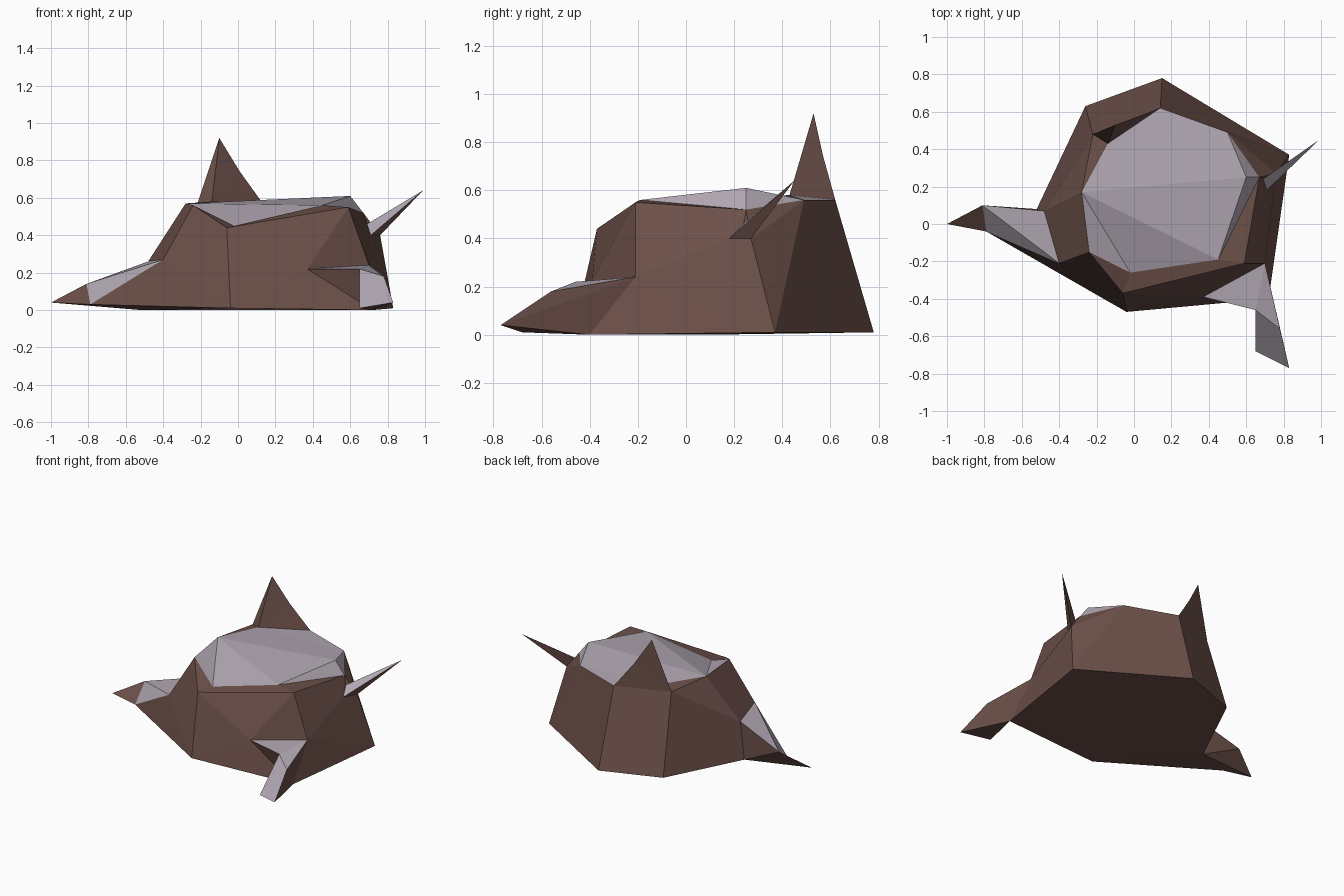
import bpy
import bmesh
from mathutils import Vector

cube = bpy.data.objects.get("Cube")
if cube:
    bpy.data.objects.remove(cube, do_unlink=True)


def material(name, color):
    mat = bpy.data.materials.new(name)
    mat.use_nodes = True
    mat.diffuse_color = (*color, 1)
    bsdf = next(n for n in mat.node_tree.nodes if n.type == "BSDF_PRINCIPLED")
    bsdf.inputs["Base Color"].default_value = (*color, 1)
    bsdf.inputs["Roughness"].default_value = 0.9
    return mat


BARK = material("brown bark", (0.15, 0.08, 0.067))
WOOD = material("pale cut wood", (0.44, 0.39, 0.45))

# Corner points, one letter each, grouped by the part they shape
ground_ring = dict(A=(.83, .37, .01), B=(.15, .78, .01), C=(-.26, .63, .01),
                   D=(-.52, .08, 0), E=(-.04, -.47, .01), G=(.72, -.40, 0))
rim_ring = dict(p=(-.28, .17, .57), q=(-.24, -.15, .56), r=(-.06, -.37, .44),
                s=(.59, -.21, .55), t=(.67, .25, .52), u=(.50, .49, .56),
                v=(.14, .62, .56), w=(-.22, .48, .56))
cut_top = dict(k=(-.02, -.26, .45), m=(.45, -.19, .56),
               n=(.60, .25, .61), o=(-.14, .43, .58))
splinter = dict(x=(-.10, .53, .92), y=(.01, .57, .74))
right_root = dict(T=(-1, 0, .04), M=(-.81, .10, .14), R=(-.79, -.04, .03),
                  J=(-.40, -.21, .27), I=(-.48, .07, .26))
left_root = dict(K=(.37, -.39, .22), N=(.70, -.21, .24), U=(.65, -.46, .22),
                 V=(.78, -.56, .18), X=(.83, -.77, .04), L=(.65, -.68, .01))
twig = dict(e=(.71, .18, .40), f=(.76, .27, .40), g=(.69, .24, .46),
            h=(.99, .45, .64))
POINTS = ground_ring | rim_ring | cut_top | splinter | right_root | left_root | twig


def part(name, bark="", wood=""):
    """Make a faceted part from panels; each panel is spelled by its corners."""
    bm = bmesh.new()
    letters = sorted(set((bark + wood).replace(" ", "")))
    verts = {c: bm.verts.new(POINTS[c]) for c in letters}
    middle = sum((v.co for v in verts.values()), Vector()) / len(verts)
    for index, panels in enumerate((bark, wood)):
        for panel in panels.split():
            face = bm.faces.new([verts[c] for c in panel])
            face.material_index = index
            # Turn every panel outwards
            face.normal_update()
            if face.normal.dot(face.calc_center_median() - middle) < 0:
                face.normal_flip()
    mesh = bpy.data.meshes.new(name)
    bm.to_mesh(mesh)
    bm.free()
    mesh.materials.append(BARK)
    mesh.materials.append(WOOD)
    obj = bpy.data.objects.new(name, mesh)
    bpy.context.collection.objects.link(obj)
    return obj


# Trunk: walls, underside, sloping bark rim and the slanted cut on top
walls = "DCwI wpI IpqJ JqrE ErK EKG Krs sNK sNet NefA NAG teg tgf tfu fAu uABv CBvw "
underside = "ABCDEG "
rim = "qrk rsmk smt pwo"
part("trunk", walls + underside + rim, "pqk pkm pmn pnuo ouv mtn tun")

# Tall splinter left standing on the back rim
part("splinter", "wox oxy oyv wxy wyv")

# Roots spreading from the trunk, worn pale on top
part("right_root", "TMR DIM DMT DTR JRE DRE", "JIM JMR")
part("left_root", "NVX NXG GXL ULG KUG", "KUN UNV UVXL")

# Sharp broken twig on the left side
part("twig", "efh gfh", "egh")
